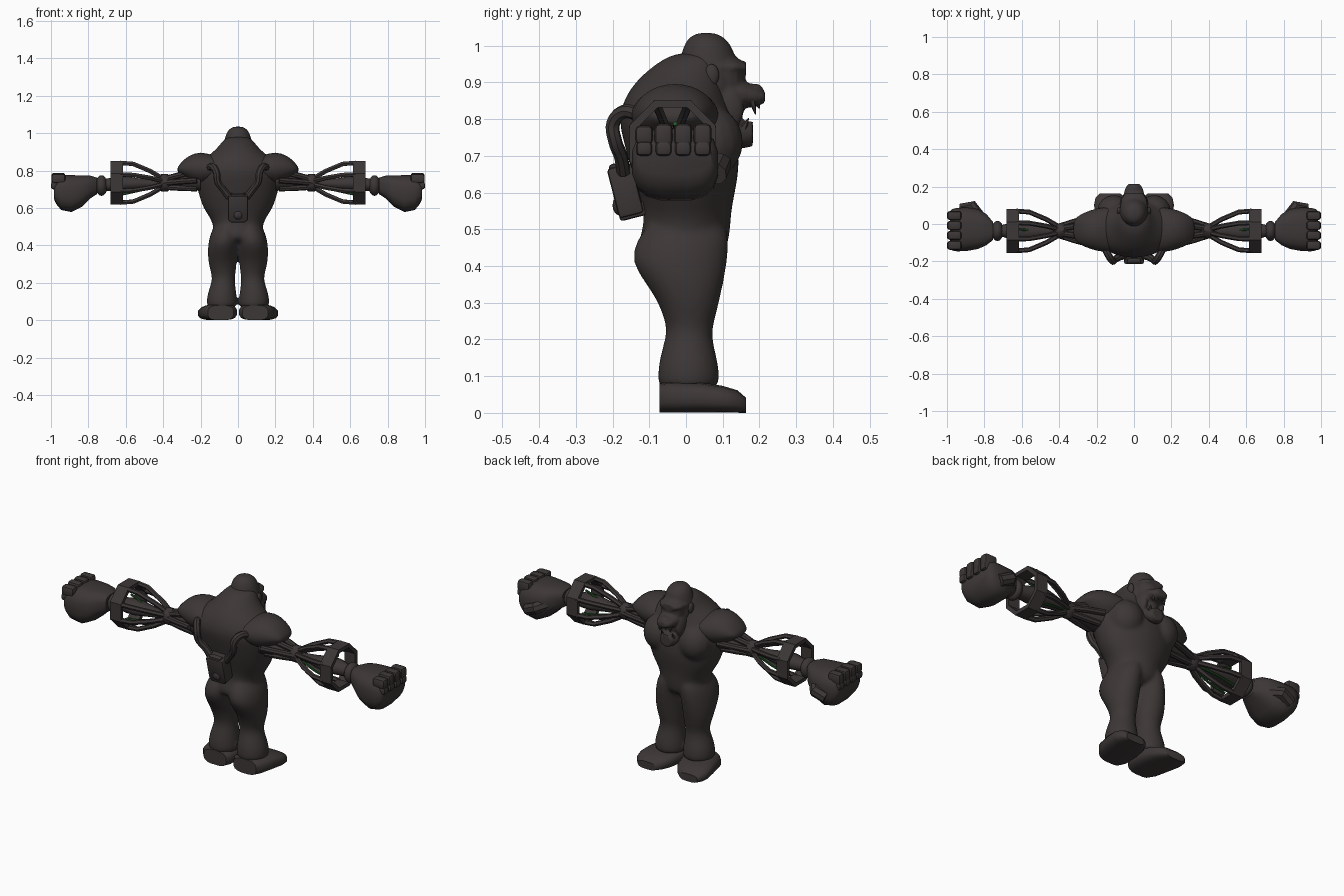
import bpy, bmesh, math
from mathutils import Vector, Matrix

if "Cube" in bpy.data.objects:
    bpy.data.objects.remove(bpy.data.objects["Cube"])


def material(name, rgb):
    m = bpy.data.materials.new(name)
    m.diffuse_color = (*rgb, 1)
    m.use_nodes = True
    m.node_tree.nodes["Principled BSDF"].inputs["Base Color"].default_value = m.diffuse_color
    return m


DARK = material("charcoal_hide", (0.046, 0.038, 0.037))
GREEN = material("green_cable", (0.02, 0.10, 0.025))


def finish(name, mesh, mirror=False, sub=0, mat=DARK, angle=40):
    ob = bpy.data.objects.new(name, mesh)
    bpy.context.collection.objects.link(ob)
    mesh.materials.clear()
    mesh.materials.append(mat)
    bpy.ops.object.select_all(action='DESELECT')
    ob.select_set(True)
    bpy.context.view_layer.objects.active = ob
    bpy.ops.object.shade_smooth_by_angle(angle=math.radians(angle))
    if sub:
        ob.modifiers.new("Round", 'SUBSURF').levels = sub
        ob.modifiers["Round"].render_levels = sub
    if mirror:
        ob.modifiers.new("Mirror", 'MIRROR')
    return ob


def evaluated_mesh(ob):
    return bpy.data.meshes.new_from_object(ob.evaluated_get(bpy.context.evaluated_depsgraph_get()))


def from_bmesh(name, bm, **kw):
    bmesh.ops.recalc_face_normals(bm, faces=bm.faces)
    me = bpy.data.meshes.new(name)
    bm.to_mesh(me)
    bm.free()
    return finish(name, me, **kw)


def fuse(name, parts, voxel, smooth):
    """Melt overlapping muscles into one continuous skin."""
    bm = bmesh.new()
    for ob in parts:
        bm.from_mesh(evaluated_mesh(ob))
        bpy.data.objects.remove(ob)
    ob = from_bmesh(name, bm)
    r = ob.modifiers.new("Fuse", 'REMESH')
    r.mode, r.voxel_size = 'VOXEL', voxel
    s = ob.modifiers.new("Soften", 'SMOOTH')
    s.factor, s.iterations = .5, smooth
    me = evaluated_mesh(ob)
    bpy.data.objects.remove(ob)
    return finish(name, me, angle=50)


def loft(name, axis, sections, n=16, power=2.0, **kw):
    """Skin super-ellipses; each section = position, centre a, centre b, radius a, radius b."""
    bm = bmesh.new()
    rings = []
    for p, ca, cb, ra, rb in sections:
        ring = []
        for i in range(n):
            t = 2 * math.pi * (i + .5) / n
            c, s = math.cos(t), math.sin(t)
            a = ca + ra * math.copysign(abs(c) ** (2 / power), c)
            b = cb + rb * math.copysign(abs(s) ** (2 / power), s)
            ring.append(bm.verts.new({'x': (p, a, b), 'y': (a, p, b), 'z': (a, b, p)}[axis]))
        rings.append(ring)
    for r, q in zip(rings, rings[1:]):
        for i in range(n):
            j = (i + 1) % n
            bm.faces.new((r[i], r[j], q[j], q[i]))
    bm.faces.new(rings[0])
    bm.faces.new(rings[-1])
    return from_bmesh(name, bm, **kw)


def ellipsoid(name, loc, radii, tilt=0, **kw):
    bm = bmesh.new()
    m = Matrix.Translation(loc) @ Matrix.Rotation(tilt, 4, 'X') @ Matrix.Diagonal((*radii, 1))
    bmesh.ops.create_uvsphere(bm, u_segments=16, v_segments=10, radius=1, matrix=m)
    return from_bmesh(name, bm, **kw)


def box(name, loc, size, tilt=0, bevel=.01, **kw):
    bm = bmesh.new()
    m = Matrix.Translation(loc) @ Matrix.Rotation(tilt, 4, 'X') @ Matrix.Diagonal((*size, 1))
    bmesh.ops.create_cube(bm, size=1, matrix=m)
    bmesh.ops.bevel(bm, geom=bm.edges[:], offset=bevel, segments=2, affect='EDGES', profile=.5)
    return from_bmesh(name, bm, **kw)


def cone(name, base, tip, r, **kw):
    bm = bmesh.new()
    d = Vector(tip) - Vector(base)
    m = Matrix.Translation((Vector(base) + Vector(tip)) / 2) @ d.to_track_quat('Z', 'Y').to_matrix().to_4x4()
    bmesh.ops.create_cone(bm, cap_ends=True, segments=6, radius1=r, radius2=.001, depth=d.length, matrix=m)
    return from_bmesh(name, bm, **kw)


def rod(name, pts, r, smooth=False, sides=2, **kw):
    cu = bpy.data.curves.new(name, 'CURVE')
    cu.dimensions = '3D'
    cu.bevel_depth, cu.bevel_resolution, cu.use_fill_caps = r, sides, True
    sp = cu.splines.new('BEZIER')
    sp.bezier_points.add(len(pts) - 1)
    for b, p in zip(sp.bezier_points, pts):
        b.co = p
        b.handle_left_type = b.handle_right_type = 'AUTO' if smooth else 'VECTOR'
    sp.resolution_u = 5 if smooth else 1
    tmp = bpy.data.objects.new("tmp", cu)
    bpy.context.collection.objects.link(tmp)
    me = evaluated_mesh(tmp)
    bpy.data.objects.remove(tmp)
    return finish(name, me, **kw)


# Body: torso, chest and legs melted together
torso = loft("torso", 'z', [
    (.41, 0, -.01, .09, .08), (.44, 0, -.012, .132, .122), (.47, 0, -.006, .134, .124),
    (.51, 0, .003, .135, .12), (.55, 0, .004, .152, .121), (.60, 0, .002, .19, .133),
    (.67, 0, -.003, .212, .152), (.74, 0, -.015, .23, .157), (.80, 0, -.025, .235, .163),
    (.86, 0, -.03, .19, .14), (.91, 0, -.015, .12, .118), (.95, 0, .01, .09, .095),
    (.985, 0, .035, .062, .064)], n=20, sub=1)
pecs = ellipsoid("pectoral", (.108, .062, .74), (.092, .094, .1), tilt=.2, mirror=True)
legs = loft("leg", 'z', [
    (.06, .086, .007, .08, .084), (.09, .086, .007, .084, .086), (.13, .086, .007, .081, .084),
    (.17, .083, .006, .072, .074), (.22, .077, .009, .06, .061), (.26, .079, .01, .069, .072),
    (.31, .083, .006, .077, .088), (.36, .081, -.006, .083, .112), (.41, .077, -.018, .084, .133),
    (.46, .07, -.012, .08, .132), (.50, .06, 0, .07, .115), (.54, .05, 0, .05, .09)],
    mirror=True, sub=1)
fuse("body", [torso, pecs, legs], .01, 5)
loft("shoulder", 'x', [
    (.06, -.03, .82, .11, .05), (.13, -.03, .81, .125, .07), (.20, -.03, .81, .118, .097),
    (.27, -.03, .815, .092, .064), (.305, -.03, .81, .07, .033), (.325, -.03, .805, .045, .012)],
    mirror=True, sub=1)
loft("foot", 'y', [
    (-.072, .092, .04, .07, .04), (-.045, .095, .043, .09, .043), (.04, .105, .042, .1, .042),
    (.10, .117, .037, .098, .037), (.14, .125, .031, .082, .031), (.163, .128, .021, .055, .021)],
    power=3, mirror=True)

# Head: skull, face, brow, muzzle, open jaw
skull = loft("skull", 'z', [
    (.79, 0, .05, .068, .078), (.86, 0, .06, .082, .087), (.92, 0, .064, .083, .086),
    (.96, 0, .06, .076, .08), (1.0, 0, .059, .064, .067), (1.024, 0, .056, .047, .049),
    (1.036, 0, .055, .022, .022)], sub=1)
face = loft("face", 'z', [(.79, 0, .10, .05, .05), (.86, 0, .108, .06, .06), (.91, 0, .108, .066, .055),
                          (.94, 0, .107, .07, .058), (.955, 0, .10, .06, .055), (.985, 0, .09, .045, .03)])
brow = loft("brow", 'y', [(.09, 0, .942, .075, .026), (.135, 0, .942, .068, .024), (.164, 0, .94, .048, .016)])
muzzle = loft("muzzle", 'y', [
    (.11, 0, .872, .066, .044), (.155, 0, .868, .058, .038), (.19, 0, .862, .047, .029),
    (.215, 0, .86, .032, .016)])
nose = ellipsoid("nose", (0, .186, .882), (.03, .024, .015))
cheeks = ellipsoid("cheek", (.052, .11, .83), (.024, .048, .062), mirror=True)
jaw = loft("jaw", 'y', [
    (.07, 0, .785, .06, .037), (.12, 0, .772, .058, .037), (.155, 0, .758, .049, .038),
    (.182, 0, .76, .036, .034)])
fuse("head", [skull, face, brow, muzzle, nose, cheeks, jaw], .006, 2)
ellipsoid("ear", (.08, .07, .92), (.012, .02, .03), mirror=True)
for x, length in ((.012, .018), (.034, .034)):
    y = .203 - x * .5
    cone("upper_tooth", (x, y - .005, .85), (x, y + .003, .847 - length), .011, mirror=True)
    cone("lower_tooth", (x, y - .03, .775), (x, y - .015, .779 + length * .7), .011, mirror=True)

# Back pack and hoses
box("pack_body", (0, -.165, .605), (.105, .07, .14), tilt=.25)
box("pack_plate", (0, -.188, .64), (.075, .03, .08), tilt=.25)
box("pack_foot", (0, -.147, .55), (.09, .075, .04), tilt=.25, bevel=.008)
ellipsoid("pack_knob", (0, -.18, .565), (.027, .02, .027))
rod("pack_hose", [(.155, -.13, .815), (.135, -.17, .82), (.115, -.198, .79), (.108, -.193, .74),
                  (.08, -.178, .70), (.045, -.17, .655)], .019, smooth=True, mirror=True)

# Upper arm: tapered core with rods
AY, AZ = -.037, .735
loft("upper_arm", 'x', [(.20, AY, .75, .075, .06), (.27, AY, .742, .055, .045), (.33, AY, .735, .034, .03),
                        (.40, AY, .73, .022, .022)], mirror=True)
for k in range(6):
    t = 2 * math.pi * k / 6
    c, s = math.cos(t), math.sin(t)
    rod("upper_arm_rod", [(.22, AY + .075 * c, .748 + .05 * s), (.31, AY + .052 * c, .742 + .04 * s),
                          (.405, AY + .022 * c, .733 + .022 * s)], .016, mirror=True)
loft("elbow", 'x', [(.36, AY, .735, .03, .032), (.375, AY, .735, .041, .046), (.41, AY, .735, .041, .046),
                    (.43, AY, .735, .028, .032)], n=10, mirror=True)

# Forearm: core, octagonal cuff, cage bars and cables
loft("forearm_core", 'x', [(.42, AY, .73, .02, .02), (.50, AY, .73, .035, .026), (.59, AY, .73, .056, .038),
                           (.64, AY, .73, .05, .04), (.70, AY, .725, .034, .034), (.76, AY, .72, .034, .034)],
     n=12, mirror=True)
OCTAGON = [(math.cos(t), math.sin(t)) for t in (math.pi / 8 + k * math.pi / 4 for k in range(8))]
bm = bmesh.new()
rings = [[bm.verts.new((x, AY + r * c, AZ + r * s))
          for x, r in ((.615, .127), (.682, .127), (.682, .105), (.615, .105))] for c, s in OCTAGON]
for k in range(8):
    a, b = rings[k], rings[(k + 1) % 8]
    for i in range(4):
        j = (i + 1) % 4
        bm.faces.new((a[i], a[j], b[j], b[i]))
from_bmesh("forearm_cuff", bm, mirror=True, angle=25)
for c, s in OCTAGON:
    rod("cage_bar", [(x, AY + r * c, AZ + r * s) for x, r in ((.41, .03), (.47, .068), (.56, .109), (.63, .115))],
        .013, sides=1, mirror=True, angle=25)
for y, z, mid, x in ((-.078, .668, .69, .44), (.0, .67, .69, .44), (-.03, .788, .775, .56)):
    rod("green_cable", [(x, (y + AY) / 2, (mid + AZ) / 2), ((x + .64) / 2, y, mid), (.64, y, z)], .006,
        smooth=True, mat=GREEN, mirror=True)

# Wrist and fist
ellipsoid("wrist", (.73, AY, .72), (.033, .054, .055), mirror=True)
loft("fist", 'x', [
    (.755, AY, .718, .05, .045), (.79, -.03, .712, .085, .062), (.835, -.027, .69, .108, .085),
    (.89, -.028, .677, .117, .1), (.945, -.03, .682, .118, .094), (.972, -.031, .69, .112, .07),
    (.985, -.031, .695, .1, .045)],
    power=3, mirror=True)
for k in range(4):
    y = -.114 + .053 * k
    box("finger", (.96, y, .757), (.075, .049, .062 if k else .052), bevel=.014, mirror=True)
    box("fingertip", (.978, y, .72), (.044, .044, .04), bevel=.012, mirror=True)
rod("thumb", [(.82, .03, .69), (.865, .094, .675), (.92, .08, .65)], .032, mirror=True)
